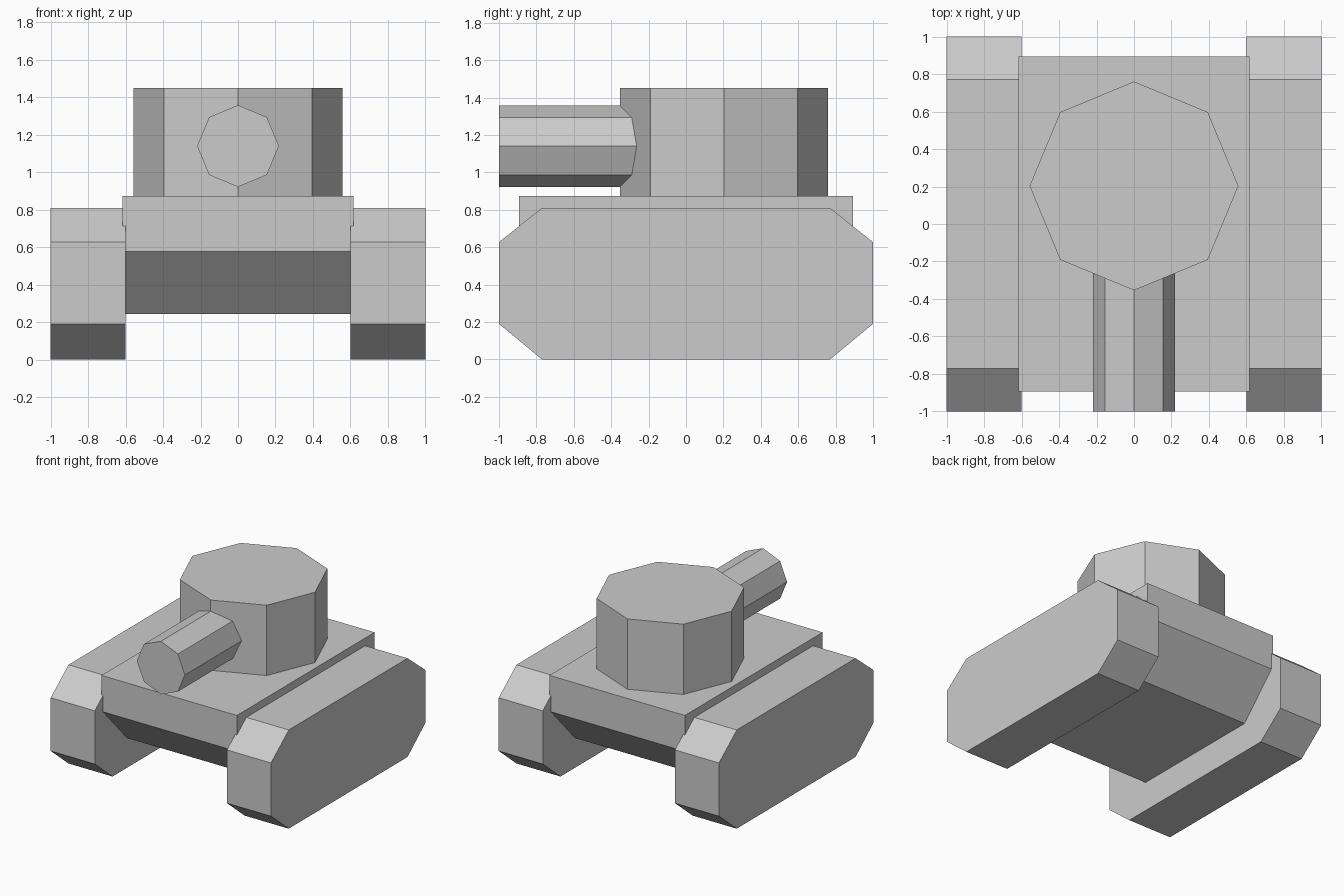
import bpy, bmesh, math
from mathutils import Matrix

if "Cube" in bpy.data.objects:
    bpy.data.objects.remove(bpy.data.objects["Cube"])


def finish(bm, name):
    bmesh.ops.recalc_face_normals(bm, faces=bm.faces)
    mesh = bpy.data.meshes.new(name)
    bm.to_mesh(mesh)
    bm.free()
    ob = bpy.data.objects.new(name, mesh)
    bpy.context.collection.objects.link(ob)
    return ob


def extrude_profile(name, half, x0, x1):
    """Mirror a half profile of (y, z) points in y and extrude it along x."""
    profile = half + [(-y, z) for y, z in reversed(half)]
    bm = bmesh.new()
    face = bm.faces.new([bm.verts.new((x0, y, z)) for y, z in profile])
    ext = bmesh.ops.extrude_face_region(bm, geom=[face])
    moved = [v for v in ext["geom"] if isinstance(v, bmesh.types.BMVert)]
    bmesh.ops.translate(bm, verts=moved, vec=(x1 - x0, 0, 0))
    return finish(bm, name)


def octagon_prism(name, radius, depth, matrix):
    bm = bmesh.new()
    bmesh.ops.create_cone(bm, cap_ends=True, segments=8, radius1=radius,
                          radius2=radius, depth=depth, matrix=matrix)
    return finish(bm, name)


# Tracks
track = [(0.77, 0), (1, 0.19), (1, 0.627), (0.77, 0.81)]
extrude_profile("right_track", track, 0.6, 1.0)
extrude_profile("left_track", track, -1.0, -0.6)

# Hull with sloped lower ends, slightly sunk into the tracks
extrude_profile("hull", [(0.58, 0.243), (0.893, 0.578), (0.893, 0.873)], -0.615, 0.615)

# Turret
octagon_prism("turret", 0.557, 0.577, Matrix.Translation((0, 0.203, 1.1615)))

# Gun barrel, reaching into the turret
octagon_prism("gun_barrel", 0.218, 0.85,
              Matrix.Translation((0, -0.575, 1.14)) @ Matrix.Rotation(math.pi / 2, 4, 'X'))
